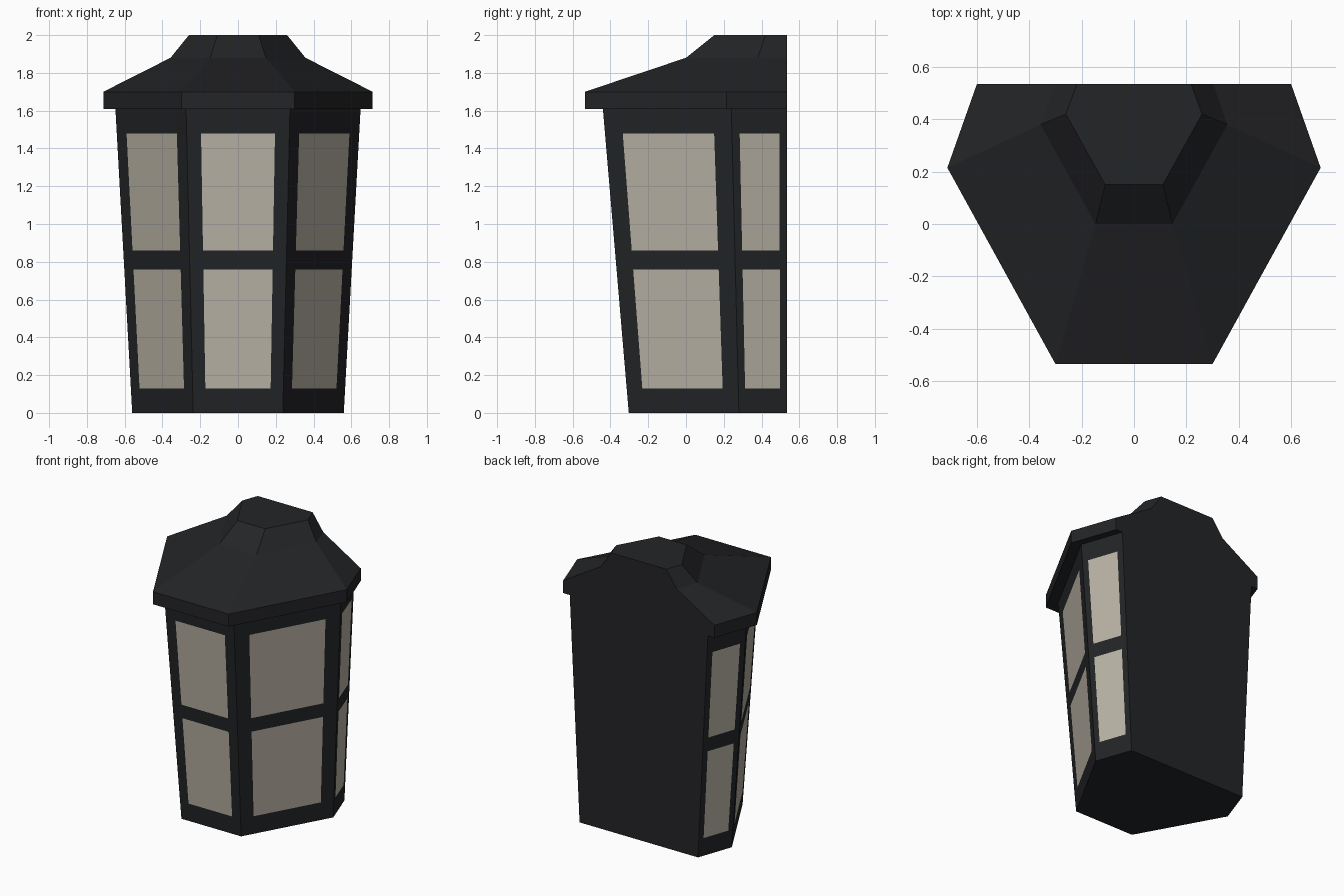
import bpy, bmesh
from mathutils import Vector

if "Cube" in bpy.data.objects:
    bpy.data.objects.remove(bpy.data.objects["Cube"])

BACK = 0.535


def material(name, rgb):
    m = bpy.data.materials.new(name)
    m.diffuse_color = (*rgb, 1)
    m.use_nodes = True
    m.node_tree.nodes["Principled BSDF"].inputs["Base Color"].default_value = m.diffuse_color
    return m


METAL = material("dark_metal", (0.017, 0.018, 0.02))
GLASS = material("frosted_glass", (0.5, 0.46, 0.385))


def outline(front_x, front_y, side_x, side_y, back_x, z):
    """Half-hexagon plan, mirrored across x, counter-clockwise from the left back."""
    left = [(-back_x, BACK), (-side_x, side_y), (-front_x, front_y)]
    return [Vector((x, y, z)) for x, y in left + [(-x, y) for x, y in reversed(left)]]


def finish(name, bm, mat):
    bmesh.ops.remove_doubles(bm, verts=bm.verts, dist=1e-5)
    me = bpy.data.meshes.new(name)
    bm.to_mesh(me)
    bm.free()
    me.materials.append(mat)
    ob = bpy.data.objects.new(name, me)
    bpy.context.collection.objects.link(ob)


def face(bm, pts):
    bm.faces.new([bm.verts.new(p) for p in pts])


# Roof: eave band, shallow slope, steep cap, all cut flat at the back
rings = [
    outline(0.30, -0.535, 0.713, 0.215, 0.60, 1.61),
    outline(0.30, -0.535, 0.713, 0.215, 0.60, 1.70),
    outline(0.147, 0.0, 0.357, 0.38, 0.302, 1.88),
    outline(0.11, 0.15, 0.26, 0.42, 0.218, 2.0),
]
roof = bmesh.new()
for lo, hi in zip(rings, rings[1:]):
    for i in range(6):
        j = (i + 1) % 6
        face(roof, [lo[i], lo[j], hi[j], hi[i]])
face(roof, rings[-1])
face(roof, rings[0][::-1])
finish("roof", roof, METAL)

# Tapered body: each of five sides is a frame with two flush panes
bottom = outline(0.237, -0.303, 0.56, 0.28, 0.47, 0.0)
top = outline(0.275, -0.44, 0.649, 0.24, 0.548, 1.61)
us = [0, 0.14, 0.86, 1]
zs = [0, 0.13, 0.76, 0.86, 1.48, 1.61]
frame, panes = bmesh.new(), bmesh.new()
for i in range(5):
    def point(u, z):
        return bottom[i].lerp(bottom[i + 1], u).lerp(top[i].lerp(top[i + 1], u), z / 1.61)
    for a in range(3):
        for b in range(5):
            target = panes if a == 1 and b in (1, 3) else frame
            face(target, [point(us[a], zs[b]), point(us[a + 1], zs[b]),
                          point(us[a + 1], zs[b + 1]), point(us[a], zs[b + 1])])

# Flat wall plate and base
for b in range(5):
    t0, t1 = zs[b] / 1.61, zs[b + 1] / 1.61
    face(frame, [bottom[5].lerp(top[5], t0), bottom[0].lerp(top[0], t0),
                 bottom[0].lerp(top[0], t1), bottom[5].lerp(top[5], t1)])
face(frame, bottom[::-1])
finish("lantern_frame", frame, METAL)
finish("glass_panes", panes, GLASS)
